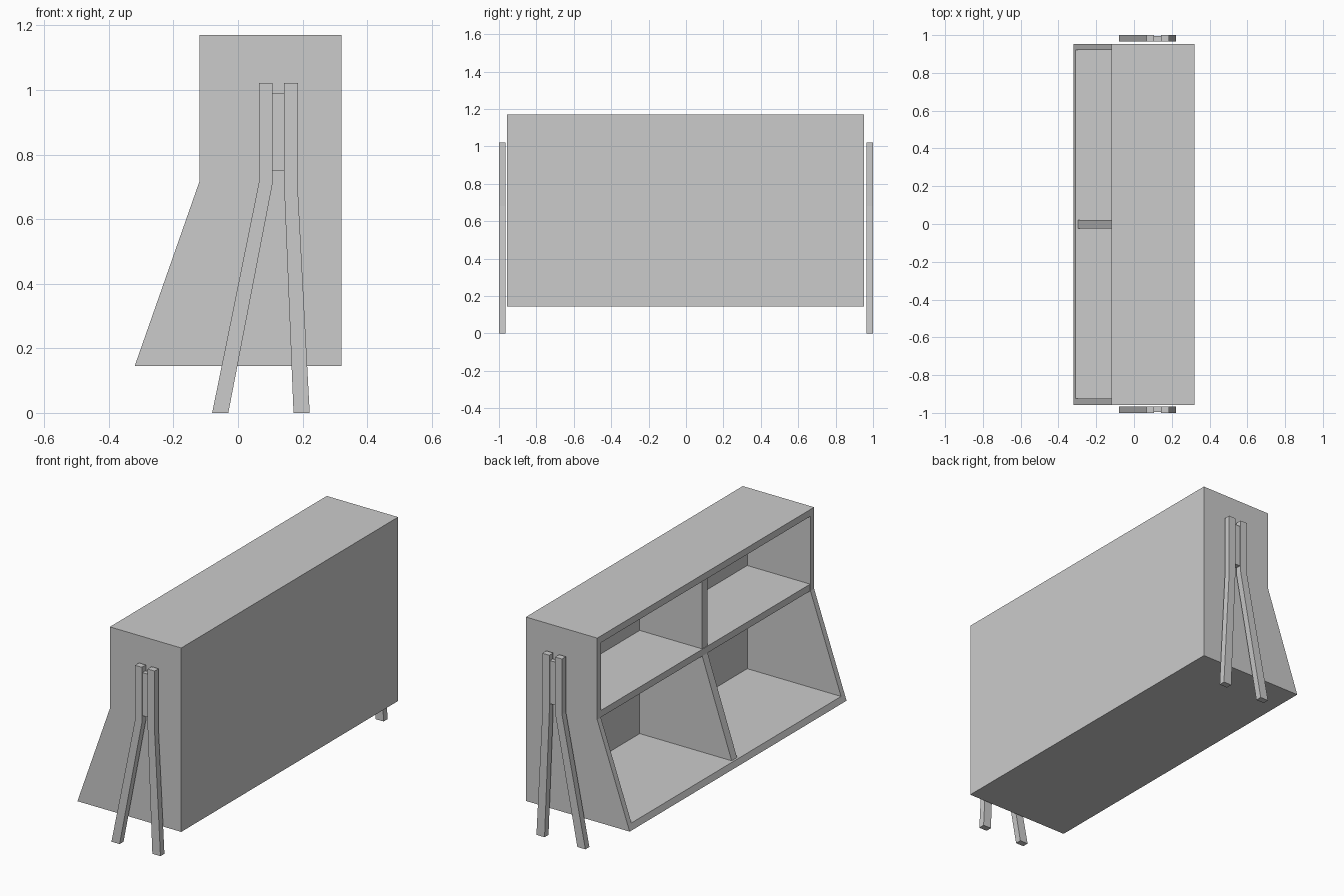
import bpy, bmesh

if "Cube" in bpy.data.objects:
    bpy.data.objects.remove(bpy.data.objects["Cube"])


def prism(name, profile, y0, y1):
    """Extrude an (x, z) outline along y."""
    bm = bmesh.new()
    face = bm.faces.new([bm.verts.new((x, y0, z)) for x, z in profile])
    ext = bmesh.ops.extrude_face_region(bm, geom=[face])
    verts = [g for g in ext["geom"] if isinstance(g, bmesh.types.BMVert)]
    bmesh.ops.translate(bm, vec=(0, y1 - y0, 0), verts=verts)
    bmesh.ops.recalc_face_normals(bm, faces=bm.faces)
    mesh = bpy.data.meshes.new(name)
    bm.to_mesh(mesh)
    bm.free()
    obj = bpy.data.objects.new(name, mesh)
    bpy.context.collection.objects.link(obj)
    return obj


def rect(x0, x1, z0, z1):
    return [(x0, z0), (x1, z0), (x1, z1), (x0, z1)]


# cabinet shell, hollowed out from the -x side
BACK, FLOOR, CEIL = 0.27, 0.178, 1.132
Y0, Y1 = -0.925, 0.921
shell = prism("cabinet_shell",
              [(-0.32, 0.145), (0.32, 0.145), (0.32, 1.17), (-0.12, 1.17), (-0.12, 0.715)],
              -0.957, 0.953)
cutter = prism("cavity_cutter", rect(-0.5, BACK, FLOOR, CEIL), Y0, Y1)
cutter.hide_render = True
cutter.hide_set(True)
cut = shell.modifiers.new("cavity", 'BOOLEAN')
cut.operation = 'DIFFERENCE'
cut.solver = 'EXACT'
cut.object = cutter

# shelf and the two centre dividers
prism("shelf", rect(-0.118, BACK, 0.715, 0.753), Y0, Y1)
prism("upper_divider", rect(-0.115, BACK, 0.753, CEIL), -0.025, 0.022)
prism("lower_divider", [(-0.297, FLOOR), (BACK, FLOOR), (BACK, 0.715), (-0.115, 0.715)],
      -0.025, 0.022)

# splayed leg pairs with a connecting block, one set at each end
for side, s in (("front", -1), ("rear", 1)):
    prism(side + "_splayed_leg",
          [(0.065, 1.022), (0.107, 1.022), (0.107, 0.71), (-0.03, 0), (-0.08, 0), (0.065, 0.715)],
          s * 0.965, s * 1.0)
    prism(side + "_straight_leg",
          [(0.143, 1.022), (0.186, 1.022), (0.186, 0.68), (0.222, 0), (0.172, 0), (0.143, 0.70)],
          s * 0.965, s * 1.0)
    prism(side + "_leg_block", rect(0.107, 0.143, 0.75, 0.99), s * 0.967, s * 0.994)
